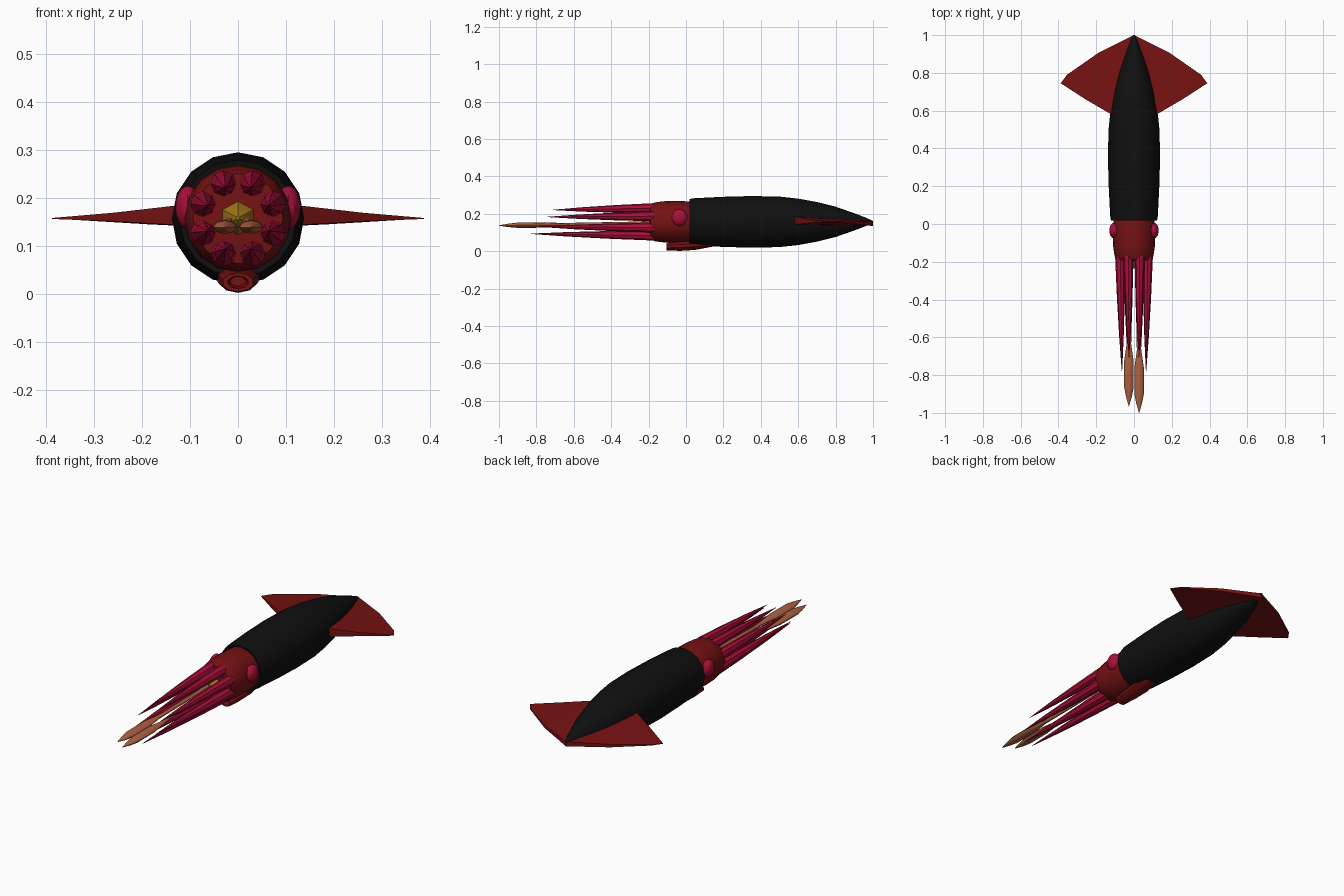
import bpy, bmesh
from math import cos, sin, pi, radians

if "Cube" in bpy.data.objects:
    bpy.data.objects.remove(bpy.data.objects["Cube"])


def material(name, rgb):
    m = bpy.data.materials.new(name)
    m.use_nodes = True
    m.diffuse_color = (*rgb, 1)
    m.node_tree.nodes["Principled BSDF"].inputs["Base Color"].default_value = (*rgb, 1)
    return m


BLACK = material("mantle black", (0.005, 0.005, 0.005))
RED = material("dark red", (0.18, 0.006, 0.006))
CRIMSON = material("arm crimson", (0.40, 0.005, 0.04))
TAN = material("tentacle tan", (0.42, 0.12, 0.055))
GOLD = material("beak gold", (0.35, 0.17, 0.01))
MID = 0.157  # height of the body axis


def finish(name, bm, mat, angle=30):
    bmesh.ops.recalc_face_normals(bm, faces=bm.faces)
    mesh = bpy.data.meshes.new(name)
    bm.to_mesh(mesh)
    bm.free()
    mesh.materials.append(mat)
    ob = bpy.data.objects.new(name, mesh)
    bpy.context.collection.objects.link(ob)
    bpy.ops.object.select_all(action="DESELECT")
    ob.select_set(True)
    bpy.context.view_layer.objects.active = ob
    bpy.ops.object.shade_smooth_by_angle(angle=radians(angle))
    return ob


def loft(name, rings, mat, sides=16, caps=True, angle=30):
    """Skin elliptical rings (x, y, z, x radius, z radius) along the body."""
    bm = bmesh.new()
    loops = []
    for x, y, z, rx, rz in rings:
        loops.append([bm.verts.new((x + rx * sin(2 * pi * i / sides), y,
                                    z + rz * cos(2 * pi * i / sides)))
                      for i in range(sides)])
    for a, b in zip(loops, loops[1:]):
        for i in range(sides):
            j = (i + 1) % sides
            bm.faces.new((a[i], a[j], b[j], b[i]))
    if caps:
        bm.faces.new(loops[0])
        bm.faces.new(loops[-1])
    return finish(name, bm, mat, angle)


def body(name, profile, mat):
    return loft(name, [(0, y, MID, r, r) for y, r in profile], mat)


# Mantle, with a rolled front rim
body("mantle", [(0.05, 0.10), (0.02, 0.112), (0.018, 0.122), (0.04, 0.126), (0.2, 0.134),
                (0.35, 0.138), (0.5, 0.135), (0.6, 0.124), (0.7, 0.106), (0.8, 0.081),
                (0.9, 0.046), (0.96, 0.023), (1.0, 0.005)], BLACK)

# Head
body("head", [(0.08, 0.10), (0.02, 0.109), (-0.05, 0.112), (-0.12, 0.110),
              (-0.17, 0.103), (-0.19, 0.094), (-0.195, 0.05)], RED)

# Beak between the arms
loft("beak", [(0, -0.18, 0.158, 0.042, 0.04), (0, -0.21, 0.158, 0.032, 0.03),
              (0, -0.235, 0.158, 0.004, 0.004)], GOLD, sides=6)

# Siphon under the head, with an open mouth
loft("siphon", [(0, -0.06, 0.026, 0.016, 0.010), (0, -0.105, 0.024, 0.022, 0.013),
                (0, -0.105, 0.024, 0.033, 0.020), (0, -0.03, 0.028, 0.041, 0.026),
                (0, 0.05, 0.033, 0.045, 0.026), (0, 0.14, 0.04, 0.03, 0.016)],
     RED, sides=10, angle=40)

ARM_TIPS = (-0.71, -0.74, -0.78, -0.83)
for side, word in ((1, "left"), (-1, "right")):
    # Eye
    bm = bmesh.new()
    bmesh.ops.create_uvsphere(bm, u_segments=14, v_segments=10, radius=1)
    for v in bm.verts:
        v.co = (side * 0.105 + v.co.x * 0.026, -0.035 + v.co.y * 0.042, 0.18 + v.co.z * 0.045)
    finish(word + "_eye", bm, CRIMSON)

    # Four tapering arms, from the top round to the bottom
    for k, tip in enumerate(ARM_TIPS):
        a = radians(22.5 + 45 * k)
        rings = []
        for t, r in ((0, 0.027), (0.35, 0.021), (0.7, 0.012), (1, 0.001)):
            reach = 0.079 - 0.010 * t
            rings.append((side * reach * sin(a), -0.17 + t * (tip + 0.17),
                          MID + reach * cos(a), r, r))
        loft(f"{word}_arm_{k + 1}", rings, CRIMSON, sides=8)

    # Long tentacle: thin stalk and leaf-shaped club
    end = -1.0 if side > 0 else -0.965
    x = side * 0.027
    loft(word + "_tentacle", [
        (side * 0.02, -0.18, 0.15, 0.010, 0.010), (side * 0.022, -0.6, 0.143, 0.009, 0.009),
        (x, end + 0.33, 0.14, 0.012, 0.009), (x, end + 0.24, 0.14, 0.025, 0.014),
        (x, end + 0.10, 0.139, 0.025, 0.014), (x, end + 0.05, 0.138, 0.015, 0.009),
        (x, end, 0.138, 0.001, 0.001)], TAN, sides=8, angle=50)

    # Fin: wedge tapering from a thick root to a thin outer edge
    outline = [(0.0, 1.0, 0.148, 0.012), (0.19, 0.905, 0.153, 0.008),
               (0.355, 0.79, 0.157, 0.002), (0.388, 0.745, 0.157, 0.001),
               (0.26, 0.662, 0.160, 0.009), (0.12, 0.58, 0.164, 0.021),
               (0.0, 0.58, 0.164, 0.024)]
    bm = bmesh.new()
    top = [bm.verts.new((side * px, py, pz + h)) for px, py, pz, h in outline]
    low = [bm.verts.new((side * px, py, pz - h)) for px, py, pz, h in outline]
    n = len(outline)
    for i in range(n):
        j = (i + 1) % n
        bm.faces.new((top[i], top[j], low[j], low[i]))
    for row in (top, low):  # strips between the leading and trailing edges
        bm.faces.new((row[0], row[1], row[5], row[6]))
        bm.faces.new((row[1], row[2], row[4], row[5]))
        bm.faces.new((row[2], row[3], row[4]))
    finish(word + "_fin", bm, RED)
